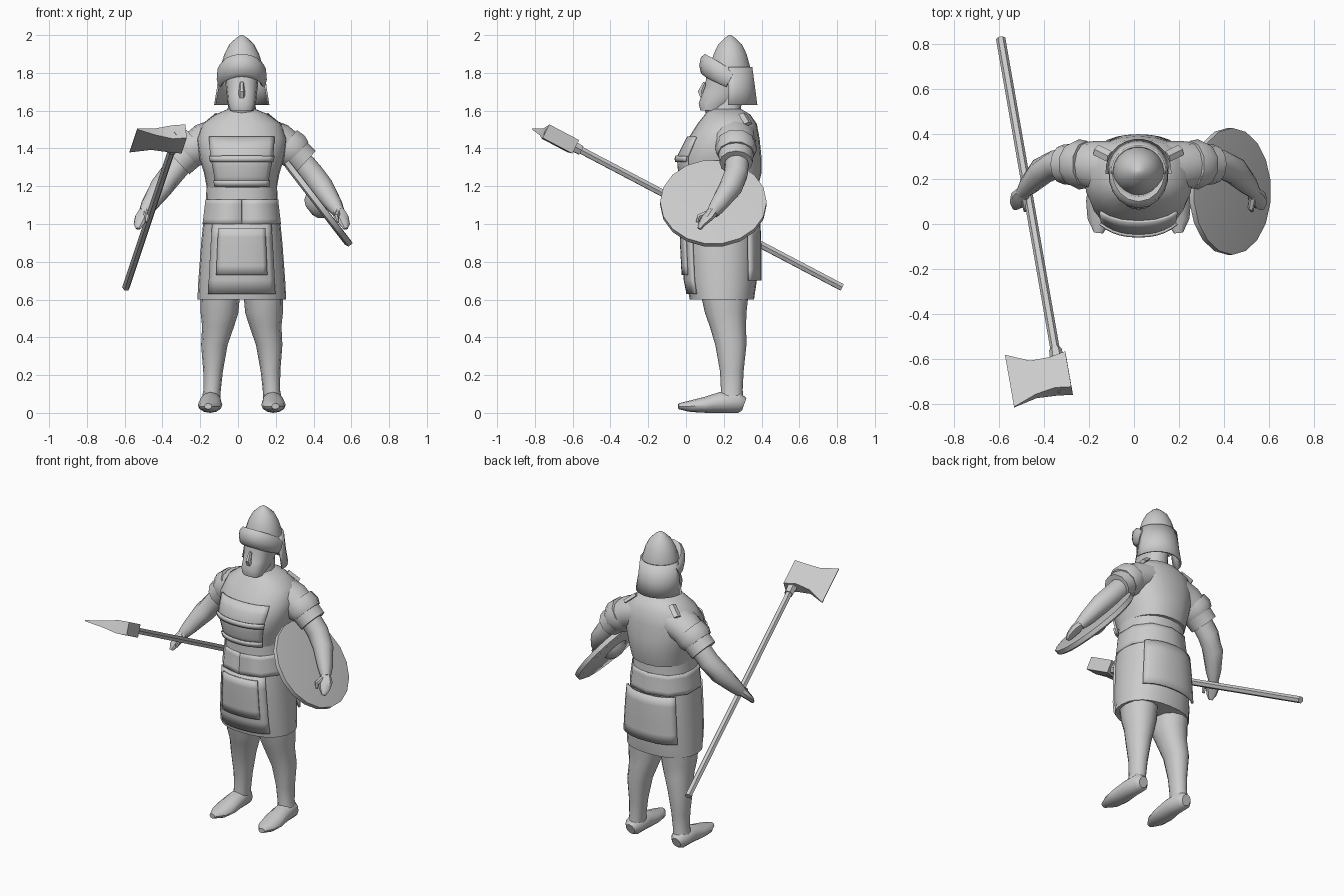
import bpy, bmesh, math
from mathutils import Vector, Matrix

if "Cube" in bpy.data.objects:
    bpy.data.objects.remove(bpy.data.objects["Cube"], do_unlink=True)

grey = bpy.data.materials.new("plain_grey")
grey.use_nodes = True
grey.diffuse_color = (0.6, 0.6, 0.6, 1)
grey.node_tree.nodes["Principled BSDF"].inputs["Base Color"].default_value = (0.6, 0.6, 0.6, 1)
MID = 0.02  # the body's centre line
made = []


def finish(name, bm, thick=0):
    bmesh.ops.recalc_face_normals(bm, faces=bm.faces)
    mesh = bpy.data.meshes.new(name)
    bm.to_mesh(mesh)
    bm.free()
    mesh.materials.append(grey)
    ob = bpy.data.objects.new(name, mesh)
    bpy.context.collection.objects.link(ob)
    if thick:
        mod = ob.modifiers.new("thickness", "SOLIDIFY")
        mod.thickness = thick
        mod.offset = 0
    made.append(ob)
    return ob


def skin(name, loops, closed=True, thick=0):
    """Join a list of point loops with quads; cap the ends when closed."""
    bm = bmesh.new()
    rows = [[bm.verts.new(p) for p in loop] for loop in loops]
    n = len(rows[0])
    for a, b in zip(rows, rows[1:]):
        for i in range(n if closed else n - 1):
            j = (i + 1) % n
            bm.faces.new((a[i], a[j], b[j], b[i]))
    if closed:
        bm.faces.new(rows[0])
        bm.faces.new(rows[-1])
    return finish(name, bm, thick)


def loft(name, rings, n=20, power=2.3, arc=None, grow=0, thick=0):
    """Rings are (z, centre x, half width, front y, back y); arc makes an open panel."""
    loops = []
    for z, cx, hx, y0, y1 in rings:
        loop = []
        for i in range(n):
            a = math.tau * i / n
            if arc:
                a = math.radians(arc[0] + (arc[1] - arc[0]) * i / (n - 1))
            c, s = math.cos(a), math.sin(a)
            x = math.copysign(abs(c) ** (2 / power), c) * (hx + grow)
            y = math.copysign(abs(s) ** (2 / power), s) * ((y1 - y0) / 2 + grow)
            loop.append((cx + x, (y0 + y1) / 2 + y, z))
        loops.append(loop)
    return skin(name, loops, arc is None, thick)


def tube(name, path, n=10, up=(0, 0, 1)):
    """Path points are (x, y, z, side radius, up radius)."""
    pts = [Vector(p[:3]) for p in path]
    loops = []
    for i, p in enumerate(path):
        t = (pts[min(i + 1, len(pts) - 1)] - pts[max(i - 1, 0)]).normalized()
        side = t.cross(Vector(up)).normalized()
        top = side.cross(t)
        loops.append([pts[i] + side * p[3] * math.cos(math.tau * k / n)
                      + top * p[4] * math.sin(math.tau * k / n) for k in range(n)])
    return skin(name, loops)


def section(rings, z):
    """Interpolate a body ring at height z."""
    for a, b in zip(rings, rings[1:]):
        if a[0] <= z <= b[0]:
            f = (z - a[0]) / (b[0] - a[0])
            return tuple(u + (v - u) * f for u, v in zip(a, b))


def panel(name, rings, z0, z1, mid, half, grow, thick=0.012, steps=5):
    rows = [section(rings, z0 + (z1 - z0) * i / steps) for i in range(steps + 1)]
    loft(name, rows, 11, arc=(mid - half, mid + half), grow=grow, thick=thick)


# Tunic: skirt below, broad vest above
skirt = [(0.6, MID, 0.235, 0.02, 0.36), (0.7, MID, 0.23, 0, 0.375), (0.9, MID, 0.215, -0.01, 0.375),
         (1.0, MID, 0.205, -0.01, 0.37), (1.12, MID, 0.19, 0, 0.36), (1.25, MID, 0.185, 0, 0.36)]
vest = [(1.19, MID, 0.185, -0.01, 0.38), (1.27, MID, 0.2, -0.03, 0.4), (1.35, MID, 0.225, -0.04, 0.4),
        (1.45, MID, 0.24, 0.01, 0.39), (1.53, MID, 0.21, 0.06, 0.375), (1.58, MID, 0.14, 0.1, 0.34),
        (1.61, MID, 0.07, 0.12, 0.29)]
loft("skirt", skirt, 24)
loft("vest", vest, 24)
panel("belt", skirt, 1.0, 1.13, 90, 180, 0.006)
panel("front_apron", skirt, 0.63, 1.0, -90, 44, 0.006)
panel("front_flap", skirt, 0.73, 0.98, -90, 30, 0.016)
panel("back_flap", skirt, 0.7, 1.0, 90, 48, 0.018)
panel("chest_apron", vest, 1.2, 1.46, -90, 42, 0.005)
for z in (1.2, 1.33):
    panel("chest_strap", vest, z, z + 0.03, -90, 42, 0.015, steps=2)

# Neck, face and beard
loft("neck", [(1.55, MID, 0.09, 0.12, 0.31), (1.6, MID, 0.075, 0.13, 0.29),
              (1.7, MID, 0.07, 0.15, 0.3)], 12)
loft("collar", [(1.575, MID, 0.075, 0.11, 0.29), (1.6, MID, 0.08, 0.1, 0.29)], 12)
loft("face", [(1.6, MID, 0.062, 0.075, 0.18), (1.64, MID, 0.075, 0.065, 0.25), (1.69, MID, 0.08, 0.085, 0.3),
              (1.73, MID, 0.085, 0.1, 0.31), (1.84, MID, 0.095, 0.11, 0.33)], 14, 2.6)
tube("nose", [(MID, 0.1, 1.75, 0.01, 0.01), (MID, 0.08, 1.7, 0.017, 0.02),
              (MID, 0.09, 1.67, 0.02, 0.015)], 6, (0, -1, 0))

# Helmet, raised visor and neck guard
loft("helmet", [(1.76, MID, 0.112, 0.125, 0.343), (1.83, MID, 0.113, 0.125, 0.342), (1.9, MID, 0.092, 0.145, 0.322),
                (1.95, MID, 0.066, 0.17, 0.298), (1.985, MID, 0.03, 0.205, 0.26),
                (2.0, MID, 0.006, 0.227, 0.239)], 18, 2)
visor = []
for i in range(11):
    a = math.pi * i / 10
    bulge = math.sin(a)
    visor.append((MID - 0.115 * math.cos(a), 0.235 - 0.135 * bulge, 1.765 + 0.075 * bulge,
                  0.018 + 0.012 * bulge, 0.045 + 0.015 * bulge))
tube("visor", visor, 8)
loft("neck_guard", [(1.63, MID, 0.138, 0.1, 0.37), (1.72, MID, 0.123, 0.11, 0.358),
                    (1.83, MID, 0.113, 0.125, 0.343)], 14, 2, (-5, 185), 0.004, 0.01)

# Limbs, the same on both sides
for s, label in ((1, "left"), (-1, "right")):
    def at(x):
        return MID + s * x

    loft(label + "_leg", [(0.06, at(0.165), 0.05, 0.18, 0.305), (0.12, at(0.157), 0.046, 0.185, 0.3),
                          (0.22, at(0.152), 0.052, 0.18, 0.305), (0.36, at(0.145), 0.07, 0.155, 0.32),
                          (0.46, at(0.125), 0.085, 0.125, 0.318), (0.53, at(0.118), 0.1, 0.1, 0.32),
                          (0.62, at(0.115), 0.105, 0.08, 0.33)], 12, 2.2)
    tube(label + "_boot", [(at(0.165), 0.308, 0.045, 0.03, 0.035), (at(0.165), 0.28, 0.055, 0.055, 0.055),
                           (at(0.165), 0.18, 0.055, 0.058, 0.055), (at(0.168), 0.1, 0.042, 0.065, 0.042),
                           (at(0.172), 0.02, 0.035, 0.055, 0.03), (at(0.178), -0.04, 0.035, 0.02, 0.015)], 12)
    tube(label + "_sleeve", [(at(0.1), 0.25, 1.47, 0.12, 0.1), (at(0.2), 0.26, 1.435, 0.11, 0.098),
                             (at(0.27), 0.265, 1.385, 0.095, 0.088), (at(0.335), 0.265, 1.325, 0.088, 0.084)], 12)
    tube(label + "_shoulder_guard", [(at(0.23), 0.265, 1.425, 0.105, 0.1), (at(0.265), 0.265, 1.395, 0.112, 0.105),
                                     (at(0.29), 0.265, 1.37, 0.098, 0.094)], 10)
    tube(label + "_arm", [(at(0.28), 0.27, 1.37, 0.065, 0.065), (at(0.37), 0.265, 1.265, 0.064, 0.064),
                          (at(0.43), 0.235, 1.19, 0.062, 0.062), (at(0.49), 0.17, 1.1, 0.045, 0.045),
                          (at(0.515), 0.14, 1.06, 0.03, 0.034)], 10)
    tube(label + "_palm", [(at(0.51), 0.145, 1.07, 0.03, 0.032), (at(0.53), 0.115, 1.035, 0.042, 0.025),
                           (at(0.545), 0.085, 1.0, 0.03, 0.018), (at(0.55), 0.07, 0.975, 0.012, 0.01)], 8)
    tube(label + "_thumb", [(at(0.51), 0.12, 1.06, 0.016, 0.016), (at(0.5), 0.07, 1.04, 0.014, 0.014),
                            (at(0.505), 0.06, 1.01, 0.008, 0.008)], 6)
    # Strap ends lying on the shoulders
    tube(label + "_strap", [(at(0.13), 0.3, 1.58, 0.025, 0.012), (at(0.19), 0.33, 1.53, 0.025, 0.012)], 4)

# Round shield with a low boss, tilted outward on the left arm
normal = Vector((0.79, 0, 0.61))
turn = Matrix.Translation((0.428, 0.145, 1.11)) @ normal.to_track_quat("Z", "Y").to_matrix().to_4x4()


def disc(name, profile, n):
    ob = loft(name, [(h, 0, r, -r, r) for h, r in profile], n, 2)
    ob.data.transform(turn)


disc("shield", [(-0.025, 0.262), (-0.015, 0.282), (0.012, 0.282), (0.014, 0.265)], 18)
disc("shield_boss", [(-0.065, 0.03), (-0.05, 0.065), (-0.02, 0.085)], 10)

# Long axe held in the right hand
foot, tip = Vector((-0.593, 0.825, 0.665)), Vector((-0.318, -0.745, 1.49))
tube("axe_shaft", [(*foot, 0.021, 0.021), (*tip, 0.021, 0.021)], 6)
along = (tip - foot).normalized()
out = Vector((-0.98, -0.19, 0))
out = (out - along * out.dot(along)).normalized()
across = along.cross(out)
head = Vector((-0.33, -0.67, 1.45))
# Columns run from poll to cutting edge: outward, low, high, half thickness
columns = [(-0.042, -0.09, 0.09, 0.04), (0.03, -0.075, 0.08, 0.04),
           (0.12, -0.085, 0.085, 0.02), (0.225, -0.145, 0.12, 0.003)]
skin("axe_head", [[head + out * u + along * v + across * w for v, w in
                   ((lo, -t), (hi, -t), (hi, t), (lo, t))] for u, lo, hi, t in columns])
tube("axe_socket", [(*(head - along * 0.13), 0.028, 0.028), (*(head - along * 0.07), 0.032, 0.032)], 6)

bpy.ops.object.select_all(action="DESELECT")
for ob in made:
    ob.select_set(True)
bpy.context.view_layer.objects.active = made[0]
bpy.ops.object.shade_smooth_by_angle(angle=math.radians(40))
